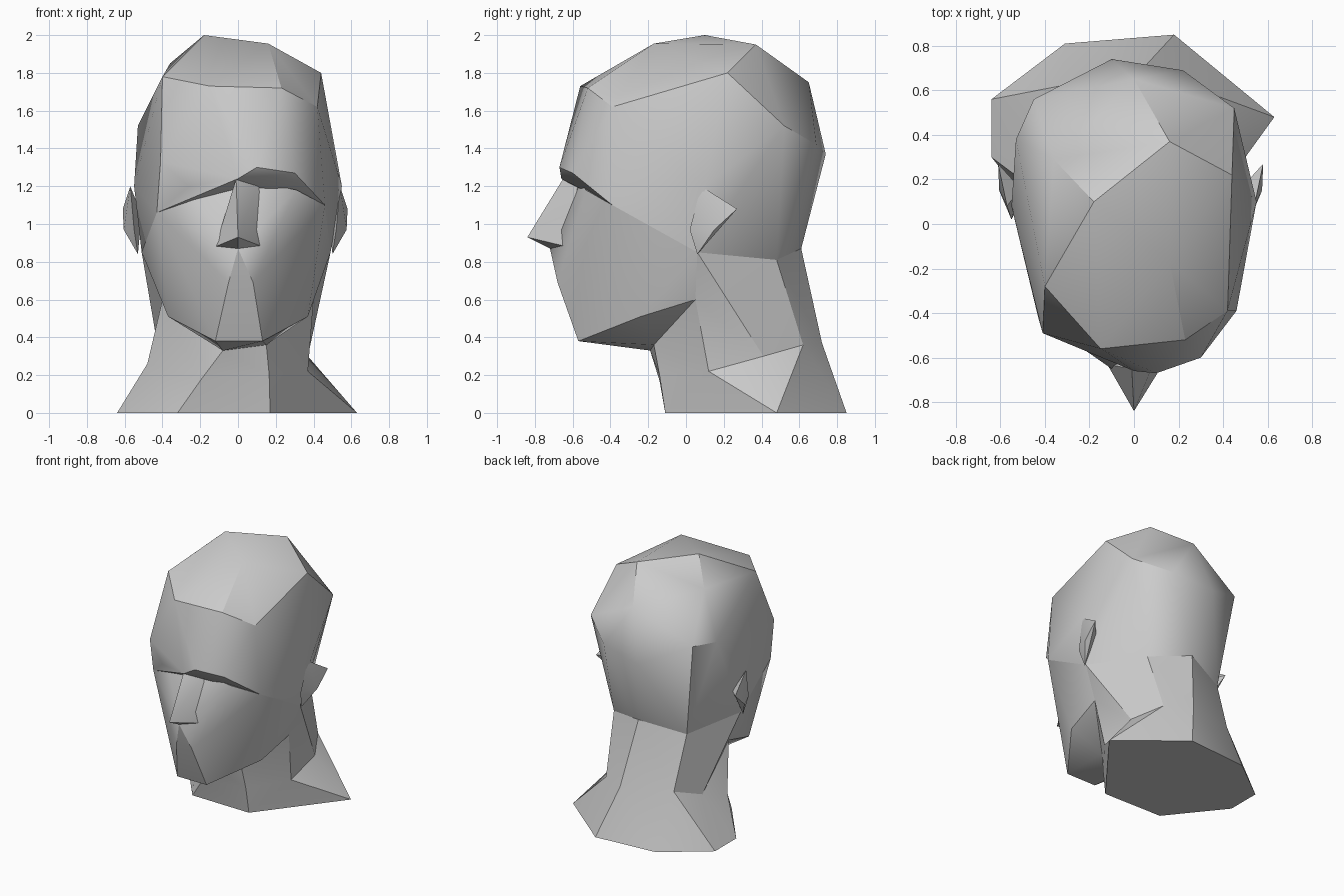
import bpy, bmesh, math

if "Cube" in bpy.data.objects:
    bpy.data.objects.remove(bpy.data.objects["Cube"], do_unlink=True)

clay = bpy.data.materials.new("clay_grey")
clay.use_nodes = True
colour = (0.6, 0.6, 0.6, 1.0)
clay.diffuse_color = colour
clay.node_tree.nodes["Principled BSDF"].inputs["Base Color"].default_value = colour


def finish(name, bm):
    """Turn a bmesh into a shaded object."""
    bmesh.ops.recalc_face_normals(bm, faces=bm.faces)
    mesh = bpy.data.meshes.new(name)
    bm.to_mesh(mesh)
    bm.free()
    obj = bpy.data.objects.new(name, mesh)
    bpy.context.collection.objects.link(obj)
    mesh.materials.append(clay)
    bpy.ops.object.select_all(action='DESELECT')
    obj.select_set(True)
    bpy.context.view_layer.objects.active = obj
    bpy.ops.object.shade_smooth_by_angle(angle=math.radians(30))
    return obj


def hull(name, points):
    """Faceted solid wrapped around a few corner points."""
    bm = bmesh.new()
    verts = [bm.verts.new(p) for p in points]
    res = bmesh.ops.convex_hull(bm, input=verts)
    loose = {v for v in res["geom_interior"] + res["geom_unused"]
             if isinstance(v, bmesh.types.BMVert) and v.is_valid and not v.link_faces}
    bmesh.ops.delete(bm, geom=list(loose), context='VERTS')
    return finish(name, bm)


def loft(name, rings):
    """Skin between rings of equal length, closed at both ends."""
    bm = bmesh.new()
    loops = [[bm.verts.new(p) for p in ring] for ring in rings]
    n = len(rings[0])
    for a, b in zip(loops, loops[1:]):
        for i in range(n):
            j = (i + 1) % n
            bm.faces.new((a[i], a[j], b[j], b[i]))
    bm.faces.new(loops[-1])
    bm.faces.new(loops[0])
    bmesh.ops.remove_doubles(bm, verts=bm.verts, dist=0.001)
    bmesh.ops.triangulate(bm, faces=[f for f in bm.faces if len(f.verts) == 4])
    return finish(name, bm)


# Shared landmarks where the parts meet
cheek_r, cheek_l = (0.49, 0.06, 0.85), (-0.51, 0.06, 0.85)
jaw_r, jaw_l = (0.40, 0.05, 0.60), (-0.40, 0.05, 0.60)
throat_r, throat_l = (0.15, -0.17, 0.36), (-0.08, -0.19, 0.33)
nape = [(0.28, 0.48, 0.81), (-0.02, 0.61, 0.87), (-0.35, 0.49, 0.80)]
temple_r, temple_l = (0.46, -0.39, 1.10), (-0.43, -0.42, 1.06)

# Skull: crown, back of head, brow ridge and sides
crown = [(-0.18, 0.10, 2.00), (0.16, -0.17, 1.955), (0.16, 0.37, 1.95),
         (-0.36, 0.29, 1.85), (-0.40, -0.28, 1.78), (-0.15, -0.56, 1.73),
         (0.23, -0.52, 1.72), (0.42, -0.39, 1.62), (0.44, 0.22, 1.80)]
back = [(0.0, 0.65, 1.75), (-0.45, 0.56, 1.53), (0.45, 0.52, 1.52),
        (-0.10, 0.74, 1.37), (0.22, 0.69, 1.42), (-0.53, 0.38, 1.52)]
brow = [temple_l, (-0.26, -0.55, 1.20), (0.0, -0.66, 1.24), (0.10, -0.67, 1.30),
        (0.30, -0.60, 1.27), temple_r, (-0.41, -0.49, 1.33)]
sides = [(0.55, 0.10, 1.20), (-0.55, 0.08, 1.20), cheek_r, cheek_l]
hull("skull", crown + back + brow + sides + nape)

# Face: eye sockets, cheeks, mouth, chin and jaw
sockets = [(-0.01, -0.56, 1.22), (0.11, -0.56, 1.22), (0.31, -0.53, 1.18),
           (-0.24, -0.50, 1.14), temple_l, temple_r]
mouth = [(0.0, -0.72, 0.87), (-0.05, -0.68, 0.69), (0.08, -0.68, 0.69)]
chin = [(-0.12, -0.57, 0.38), (0.13, -0.57, 0.38),
        (-0.37, -0.24, 0.51), (0.37, -0.24, 0.51)]
hull("face", sockets + mouth + chin +
     [cheek_r, cheek_l, jaw_r, jaw_l, throat_r, throat_l])

# Nose wedge
hull("nose", [(0.0, -0.84, 0.93), (-0.12, -0.63, 0.88), (0.13, -0.63, 0.88),
              (-0.01, -0.65, 1.24), (0.11, -0.57, 1.22), (0.0, -0.72, 0.87),
              (0.0, -0.50, 0.95)])

# Neck flaring out to the shoulders
top = [throat_r, jaw_r, cheek_r] + nape + [cheek_l, jaw_l, throat_l]
middle = [(0.165, -0.14, 0.20), (0.37, 0.12, 0.22), (0.37, 0.41, 0.30),
          (0.25, 0.62, 0.36), (0.06, 0.72, 0.37), (-0.33, 0.62, 0.40),
          (-0.42, 0.40, 0.32), (-0.48, 0.18, 0.26), (-0.20, -0.14, 0.17)]
outline = [(0.17, -0.11), (0.63, 0.48), (0.63, 0.48), (0.18, 0.85), (0.18, 0.85),
           (-0.31, 0.81), (-0.64, 0.56), (-0.64, 0.30), (-0.32, -0.10)]
loft("neck", [top, middle, [(x, y, 0.0) for x, y in outline]])

# Ears
ear = [(0.54, 0.08, 1.20), (0.58, 0.27, 1.08), (0.50, 0.06, 0.84),
       (0.52, 0.02, 0.97), (0.575, 0.15, 0.97), (0.48, 0.16, 1.05)]
for side, sign, shift in (("left", 1, 0.0), ("right", -1, 0.03)):
    hull(side + "_ear", [(sign * (x + shift), y, z) for x, y, z in ear])
